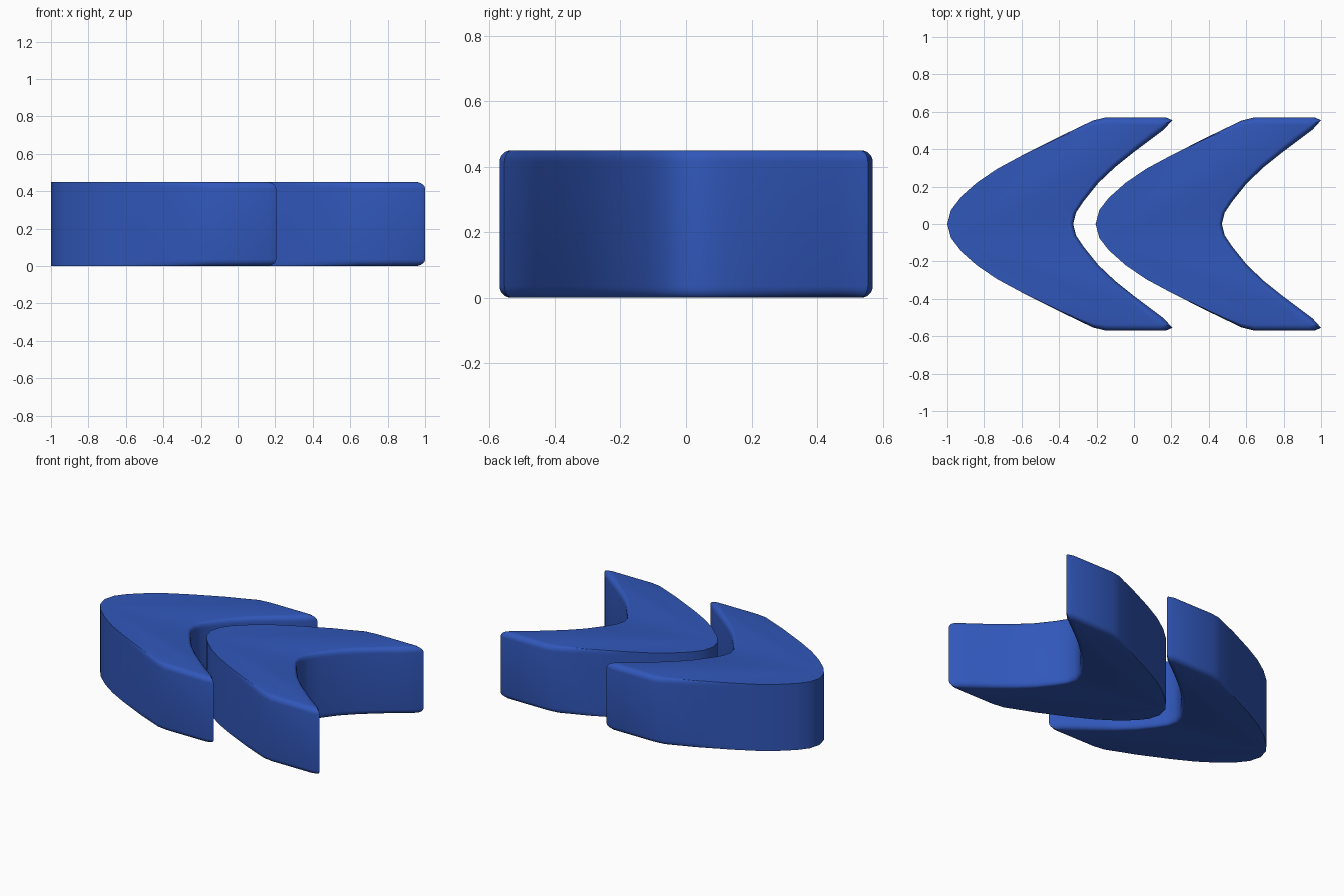
import bpy
import bmesh
import math

default = bpy.data.objects.get("Cube")
if default:
    bpy.data.objects.remove(default, do_unlink=True)

HEIGHT = 0.45
ROUND = 0.035
STEPS = 5
SPACING = 0.795

blue = bpy.data.materials.new("royal_blue")
blue.use_nodes = True
colour = (0.03, 0.095, 0.49, 1)
blue.diffuse_color = colour
blue.node_tree.nodes["Principled BSDF"].inputs["Base Color"].default_value = colour

# Half outline: nose, outer edge, tip, inner edge. (position, rim inset)
half = [
    ((-1, 0), (0, 0)), ((-0.98, 0.075), (0, 0)), ((-0.93, 0.14), (0, 0)),
    ((-0.84, 0.22), (0, 0)), ((-0.73, 0.295), (0, 0)), ((-0.6, 0.365), (0, 0)),
    ((-0.4, 0.466), (0, -0.005)), ((-0.22, 0.553), (0, -0.022)),
    ((-0.15, 0.57), (0, -0.035)), ((0.17, 0.57), (-0.05, -0.035)),
    ((0.205, 0.555), (-0.055, -0.025)), ((0.16, 0.505), (-0.035, 0.01)),
    ((0.1, 0.46), (-0.03, 0.02)), ((0, 0.385), (-0.02, 0.02)),
    ((-0.1, 0.305), (-0.02, 0.018)), ((-0.19, 0.22), (-0.02, 0.014)),
    ((-0.27, 0.12), (-0.02, 0.008)), ((-0.31, 0.06), (-0.02, 0.003)),
    ((-0.325, 0), (-0.02, 0)),
]


def full_outline(amount):
    """Outline mirrored across y = 0, drawn in by the given share of the inset."""
    side = [(p[0] + d[0] * amount, p[1] + d[1] * amount) for p, d in half]
    return side + [(x, -y) for x, y in side[-2:0:-1]]


# Rounded rim profile as (inset share, height), bottom to top
quarter = [math.pi / 2 * i / STEPS for i in range(STEPS + 1)]
rim = [(1 - math.sin(a), ROUND * (1 - math.cos(a))) for a in quarter]
layers = rim + [(s, HEIGHT - z) for s, z in reversed(rim)]


def make_chevron(name, offset):
    bm = bmesh.new()
    rings = [[bm.verts.new((x + offset, y, z)) for x, y in full_outline(s)]
             for s, z in layers]
    # Walls between neighbouring layers
    for low, high in zip(rings, rings[1:]):
        for i in range(len(low)):
            j = (i + 1) % len(low)
            bm.faces.new((low[i], low[j], high[j], high[i]))
    # Flat caps
    bm.faces.new(rings[0])
    bm.faces.new(rings[-1])
    bmesh.ops.recalc_face_normals(bm, faces=bm.faces)
    mesh = bpy.data.meshes.new(name)
    bm.to_mesh(mesh)
    bm.free()
    mesh.materials.append(blue)
    obj = bpy.data.objects.new(name, mesh)
    bpy.context.collection.objects.link(obj)
    bpy.ops.object.select_all(action="DESELECT")
    obj.select_set(True)
    bpy.context.view_layer.objects.active = obj
    bpy.ops.object.shade_smooth_by_angle(angle=math.radians(35))


make_chevron("right_chevron", 0)
make_chevron("left_chevron", SPACING)
